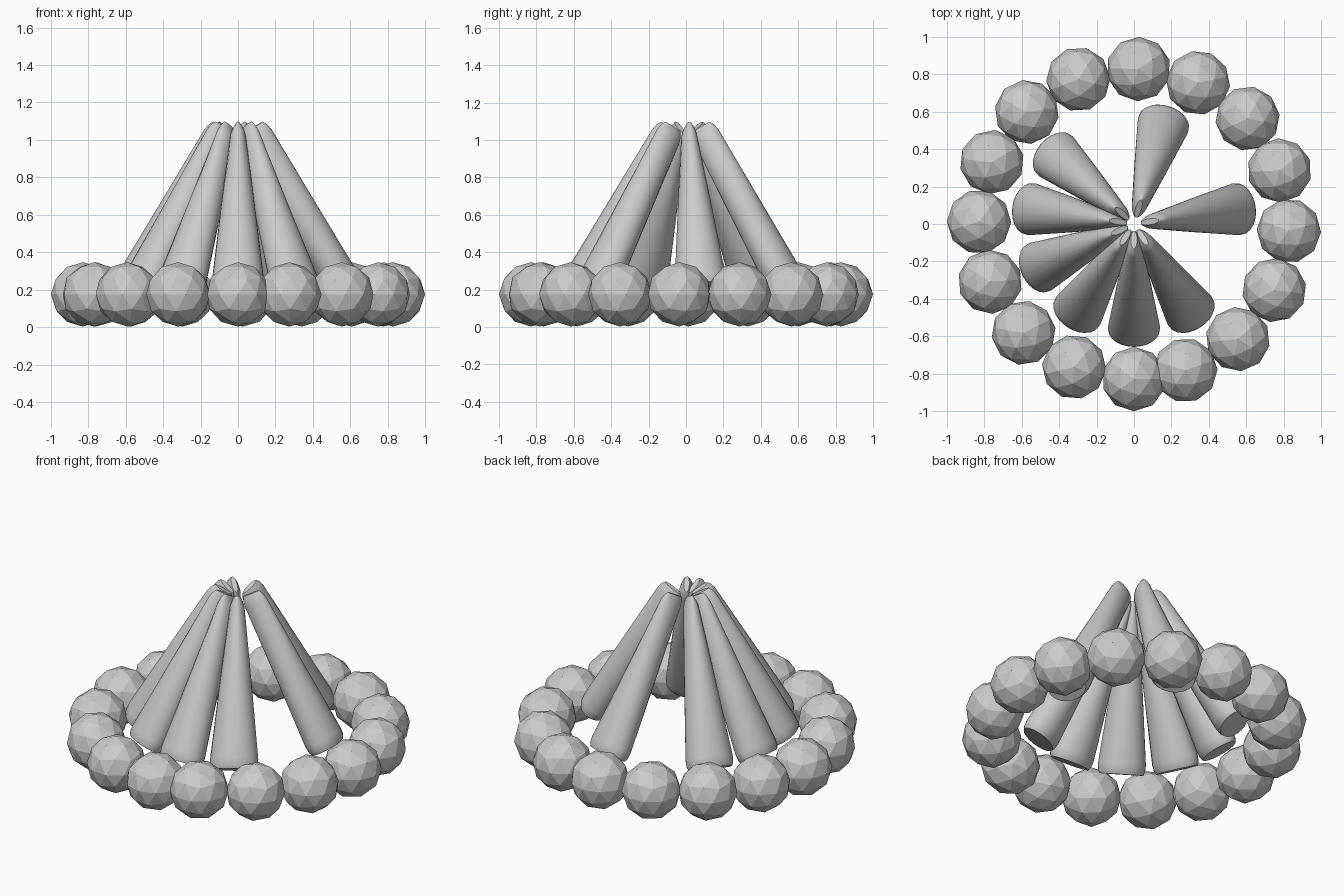
import bpy, bmesh
from math import sin, cos, pi, radians
from mathutils import Vector

if "Cube" in bpy.data.objects:
    bpy.data.objects.remove(bpy.data.objects["Cube"])


def add_object(name, bm):
    bmesh.ops.recalc_face_normals(bm, faces=bm.faces)
    mesh = bpy.data.meshes.new(name)
    bm.to_mesh(mesh)
    bm.free()
    obj = bpy.data.objects.new(name, mesh)
    bpy.context.collection.objects.link(obj)
    return obj


# Ring of faceted stones, slightly unevenly closed at the last step
for i in range(16):
    a = radians(-90 - 22.71 * i)
    bm = bmesh.new()
    bmesh.ops.create_icosphere(bm, subdivisions=2, radius=0.172)
    stone = add_object(f"stone_{i + 1}", bm)
    stone.location = (0.828 * cos(a), 0.828 * sin(a), 0.175)
    stone.rotation_euler.z = a + pi / 2

# Leaning logs: tapered wedge-like shafts with softened ends
# (distance along the axis, half width sideways, half depth radially)
RINGS = [(0.0, 0.128, 0.090), (0.02, 0.137, 0.099), (0.06, 0.139, 0.103),
         (0.50, 0.092, 0.090), (0.94, 0.042, 0.077),
         (0.975, 0.031, 0.070), (1.0, 0.016, 0.056)]
SIDES = 24


def add_log(name, angle):
    out = Vector((cos(angle), sin(angle), 0))
    side = Vector((-sin(angle), cos(angle), 0))
    foot = out * 0.578 + Vector((0, 0, 0.2))
    tip = out * 0.085 + Vector((0, 0, 1.07))
    depth = side.cross(tip - foot).normalized()
    bm = bmesh.new()
    loops = []
    for t, w, d in RINGS:
        c = foot.lerp(tip, t)
        loops.append([bm.verts.new(c + side * w * cos(2 * pi * k / SIDES)
                                   + depth * d * sin(2 * pi * k / SIDES))
                      for k in range(SIDES)])
    for lo, hi in zip(loops, loops[1:]):
        for k in range(SIDES):
            n = (k + 1) % SIDES
            bm.faces.new((lo[k], lo[n], hi[n], hi[k]))
    bm.faces.new(loops[0][::-1])
    bm.faces.new(loops[-1])
    log = add_object(name, bm)
    bpy.ops.object.select_all(action='DESELECT')
    log.select_set(True)
    bpy.context.view_layer.objects.active = log
    bpy.ops.object.shade_smooth_by_angle(angle=radians(35))


# Eleven even slots, three left open
for slot in (0, 1, 2, 3, 4, 6, 8, 10):
    add_log(f"log_{slot + 1}", radians(-90 - 32.73 * slot))
